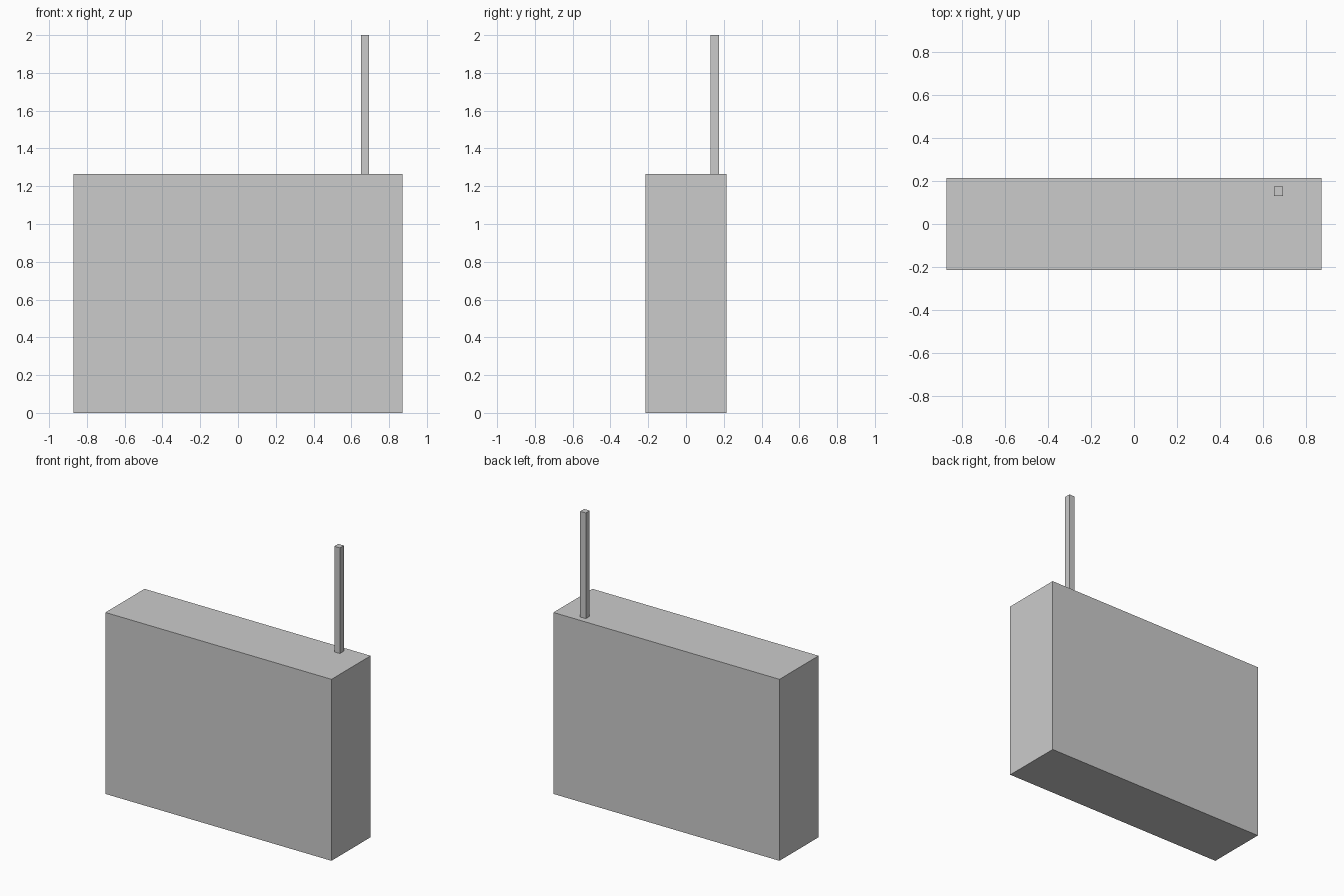
import bpy

if "Cube" in bpy.data.objects:
    bpy.data.objects.remove(bpy.data.objects["Cube"])


def box(name, center, size):
    """Flat-faced box given by its centre and full dimensions."""
    bpy.ops.mesh.primitive_cube_add(size=1, location=center)
    obj = bpy.context.object
    obj.name = name
    obj.scale = size
    bpy.ops.object.transform_apply(location=False, rotation=False, scale=True)
    return obj


BODY_W, BODY_D, BODY_H = 1.742, 0.43, 1.264
TOTAL_H = 2.0
ROD = 0.043

# Main case, standing on the ground
box("case_body", (0, 0, BODY_H / 2), (BODY_W, BODY_D, BODY_H))

# Thin square antenna near the back right corner of the top
box("antenna", (0.672, 0.152, (BODY_H + TOTAL_H) / 2),
    (ROD, ROD, TOTAL_H - BODY_H))
